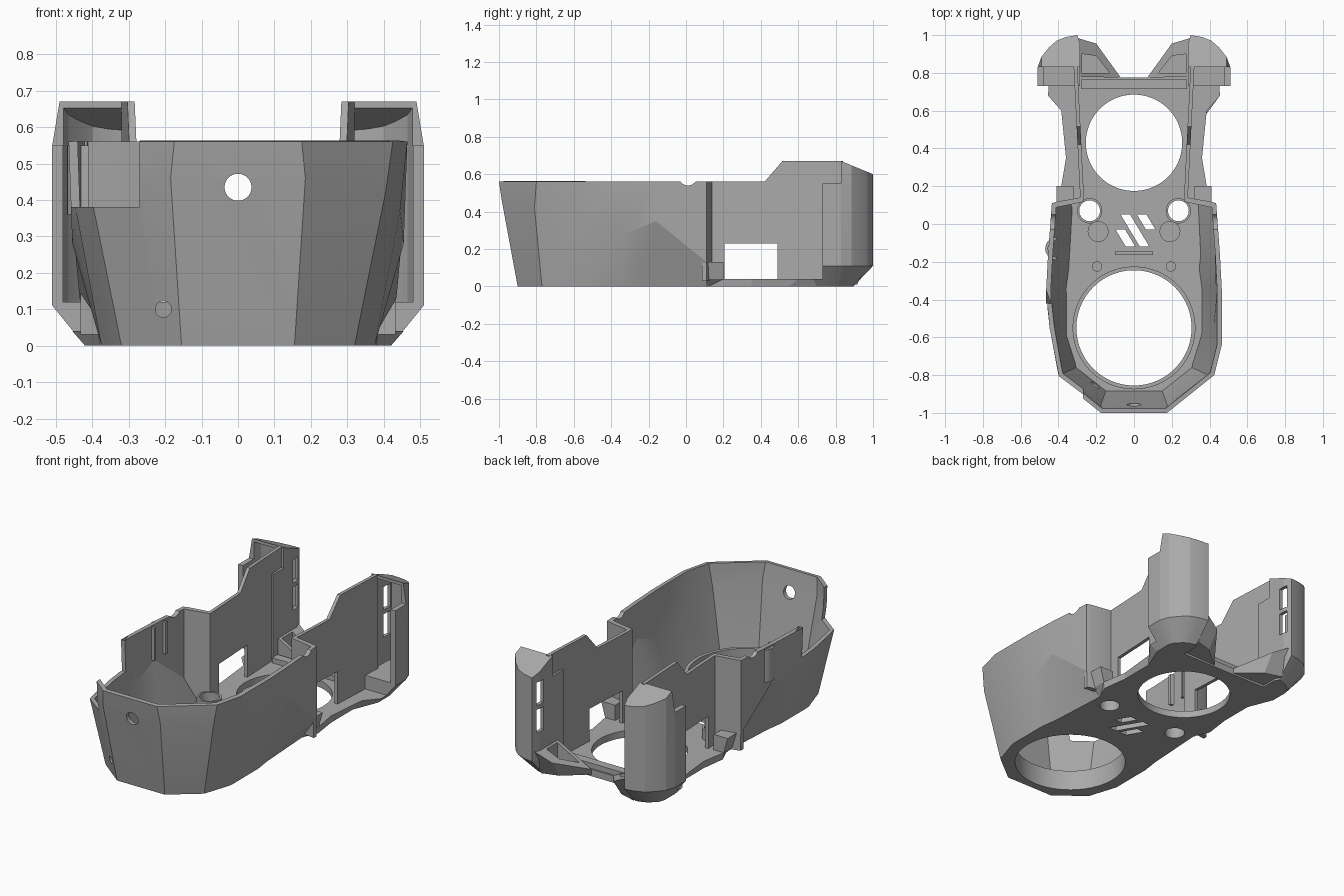
import bpy, bmesh, math
from mathutils import Matrix

if "Cube" in bpy.data.objects:
    bpy.data.objects.remove(bpy.data.objects["Cube"], do_unlink=True)

grey = bpy.data.materials.new("plain_grey")
grey.use_nodes = True
grey.diffuse_color = (0.4, 0.4, 0.4, 1)
grey.node_tree.nodes["Principled BSDF"].inputs["Base Color"].default_value = (0.4, 0.4, 0.4, 1)
parts = []


def finish(name, bm, keep=True, fix=True):
    if fix:
        bmesh.ops.recalc_face_normals(bm, faces=bm.faces)
    mesh = bpy.data.meshes.new(name)
    bm.to_mesh(mesh)
    bm.free()
    mesh.materials.append(grey)
    obj = bpy.data.objects.new(name, mesh)
    bpy.context.collection.objects.link(obj)
    obj.hide_render = not keep
    if keep:
        parts.append(obj)
    return obj


def loft(name, loops, keep=True):
    """Closed solid through matching loops of points."""
    bm = bmesh.new()
    rings = [[bm.verts.new(p) for p in loop] for loop in loops]
    n = len(rings[0])
    for a, b in zip(rings, rings[1:]):
        for i in range(n):
            j = (i + 1) % n
            bm.faces.new((a[i], a[j], b[j], b[i]))
    bm.faces.new(rings[0])
    bm.faces.new(rings[-1])
    return finish(name, bm, keep)


def prism(name, outline, z0, z1, keep=True):
    return loft(name, [[(x, y, z) for x, y in outline] for z in (z0, z1)], keep)


def box(name, x, y, z, keep=True):
    return prism(name, [(x[0], y[0]), (x[1], y[0]), (x[1], y[1]), (x[0], y[1])], *z, keep)


def rod(name, centre, radius, depth, axis="Z", keep=True, sides=48):
    turn = {"X": Matrix.Rotation(math.pi / 2, 4, "Y"), "Y": Matrix.Rotation(math.pi / 2, 4, "X"),
            "Z": Matrix.Identity(4)}[axis]
    bm = bmesh.new()
    bmesh.ops.create_cone(bm, cap_ends=True, segments=sides, radius1=radius, radius2=radius,
                          depth=depth, matrix=Matrix.Translation(centre) @ turn)
    return finish(name, bm, keep)


def bake(obj):
    bpy.context.view_layer.update()
    graph = bpy.context.evaluated_depsgraph_get()
    mesh = bpy.data.meshes.new_from_object(obj.evaluated_get(graph))
    obj.modifiers.clear()
    obj.data = mesh


def cut(obj, *cutters):
    for c in cutters:
        m = obj.modifiers.new("cut", "BOOLEAN")
        m.operation, m.solver, m.object = "DIFFERENCE", "EXACT", c
    bake(obj)
    for c in cutters:
        bpy.data.objects.remove(c, do_unlink=True)


def both(half):
    return half + [(-p[0], *p[1:]) for p in reversed(half)]


# Faceted front shell: three outlines from rear to front, mirrored
low = [(.34, .11, 0), (.36, -.24, 0), (.375, -.35, 0), (.375, -.6, 0), (.32, -.77, 0), (.155, -.9, 0)]
mid = [(.435, .11, .13), (.455, -.16, .35), (.455, -.33, .28), (.445, -.55, .37), (.405, -.81, .42), (.185, -.985, .46)]
top = [(.435, .11, .56), (.455, -.16, .56), (.465, -.35, .56), (.465, -.64, .56), (.425, -.8, .56), (.175, -1, .56)]
bm = bmesh.new()
rows = [[bm.verts.new(p) for p in both(half)] for half in (low, mid, top)]
for a, b in zip(rows, rows[1:]):
    for i in range(len(a) - 1):
        bm.faces.new((a[i + 1], a[i], b[i], b[i + 1]))
shell = finish("front_shell", bm, fix=False)
solid = shell.modifiers.new("thickness", "SOLIDIFY")
solid.thickness, solid.offset = 0.025, -1
bake(shell)
cut(shell,
    box("rim_notch", (-.6, -.27), (-1.1, -.42), (.38, .7), False),
    rod("front_hole", (0, -.95, .435), .037, .3, "Y", False),
    rod("small_hole", (-.205, -.87, .1), .022, .3, "Y", False),
    rod("rim_groove", (0, .01, .59), .05, 2, "X", False))

# Base plate with its two big openings, screw holes and vents
plate_low = [(.34, .11), (.38, .2), (.36, .35), (.36, .55), (.42, .7), (.42, .775)]
plate_high = [(.34, .11), (.385, .2), (.36, .35), (.385, .6), (.455, .68), (.45, .775)]
front = [(p[0], p[1]) for p in reversed(low[1:])]
front_in = [(x * .99, y * .99) for x, y in front]
plate = loft("base_plate", [[(x, y, 0) for x, y in both(front + plate_low)],
                            [(x, y, .04) for x, y in both(front_in + plate_high)]])
cutters = [rod("front_opening", (0, -.55, 0), .305, .5, keep=False, sides=96),
           rod("rear_opening", (0, .43, 0), .255, .5, keep=False, sides=96)]
for s in (-1, 1):
    cutters.append(rod("screw_hole", (s * .235, .07, 0), .055, .5, keep=False))
for x, y0, y1 in ((-.05, -.12, -.03), (.0, -.12, .05), (.06, -.03, .05)):
    run = (y1 - y0) * .6
    cutters.append(prism("vent", [(x + run / 2 - .02, y0), (x + run / 2 + .03, y0),
                                  (x - run / 2 + .03, y1), (x - run / 2 - .02, y1)], -.1, .2, False))
cut(plate, *cutters)

# Collar round the front opening and lip behind the rear one
collar = rod("front_collar", (0, -.55, .06), .325, .12, sides=96)
cut(collar, rod("collar_bore", (0, -.55, 0), .305, .5, keep=False, sides=96))
box("rear_lip", (-.28, .28), (.715, .765), (.03, .07))
box("middle_rib", (-.1, .1), (-.165, -.145), (.03, .07))


def slope(y, drop=0):
    """Height of the sloping duct roof."""
    return .67 - (y - .83) * .41 - drop


for s, side in ((1, "left"), (-1, "right")):
    # Inner rear wall with window, flaring slightly outward to the back
    profile = [(.12, .01), (.12, .56), (.42, .56), (.515, .67), (.84, .67), (.84, .01)]
    wall = loft(side + "_rear_wall", [[(s * (x + .05 * y), y, z) for y, z in profile] for x in (.258, .278)])
    cut(wall, box("window", (s * .2, s * .4), (.205, .49), (.04, .23), False))

    # Step that joins shell to rear wall
    prism(side + "_step_wall", [(s * x, y) for x, y in (
        (.432, .085), (.432, .11), (.41, .118), (.284, .14), (.264, .14), (.264, .118), (.40, .09))], .03, .56)
    loft(side + "_step_foot", [[(s * x, y, z) for x, y in ((.32, .11), (out, .11), (out, .2), (.32, .2))]
                               for z, out in ((0, .345), (.04, .385), (.13, .41))])

    # Hollow rear duct, open to the front
    plan = [(.51, .73), (.51, .83), (.49, .885), (.45, .935), (.41, .97), (.36, .99), (.30, 1), (.285, .95), (.285, .73)]
    foot = [(.42, .73), (.42, .80), (.41, .83), (.39, .85), (.37, .87), (.34, .885), (.30, .895), (.285, .87), (.285, .73)]
    duct = loft(side + "_rear_duct", [
        [(s * x, y, 0) for x, y in foot],
        [(s * x, y, .11) for x, y in plan],
        [(s * x, y, .55) for x, y in plan],
        [(s * min(x, .49), y, slope(y)) for x, y in plan]])
    hollow = [(.48, .7), (.48, .825), (.465, .875), (.433, .918), (.40, .95), (.355, .97), (.312, .978), (.305, .94), (.305, .7)]
    tools = [loft("hollow", [[(s * x, y, .12) for x, y in hollow],
                             [(s * x, y, slope(y, .018)) for x, y in hollow]], False),
             box("top_step", (s * .2, s * .6), (.6, .83), (.55, .9), False)]
    for z in (.27, .43):
        tools.append(box("slot", (s * .25, s * .34), (.915, .97), (z, z + .135), False))
    cut(duct, *tools)

    # Nozzle angled in towards the rear opening
    a = [(.07, .775), (.20, .955), (.30, .985), (.30, .78)]
    nozzle = loft(side + "_nozzle", [
        [(s * x, y - (.07 if y > .9 else 0), .01) for x, y in a],
        [(s * x, y, .04 + .55 * max(0, x - .07)) for x, y in a]])
    cut(nozzle, prism("mouth", [(s * x, y) for x, y in ((.13, .80), (.20, .89), (.275, .90), (.275, .80))],
                      .05, .3, False))

    # Posts and screw seats on the floor
    rod(side + "_post", (s * .19, -.04, .04), .055, .06)
    rod(side + "_small_post", (s * .195, -.225, .045), .027, .07, sides=24)
    seat = rod(side + "_screw_seat", (s * .235, .07, .055), .067, .09)
    cut(seat, rod("seat_bore", (s * .235, .07, 0), .055, .5, keep=False))

# Curved cable channel on the right side
arc = [math.radians(90 + 15 * i) for i in range(13)]
channel = [(-.41 + r * math.cos(t), -.13 + r * math.sin(t))
           for r, seq in ((.06, arc), (.045, arc[::-1])) for t in seq]
prism("cable_channel", channel, .36, .55)

bpy.ops.object.select_all(action="DESELECT")
for obj in parts:
    obj.select_set(True)
bpy.context.view_layer.objects.active = parts[0]
bpy.ops.object.shade_smooth_by_angle(angle=math.radians(16))
